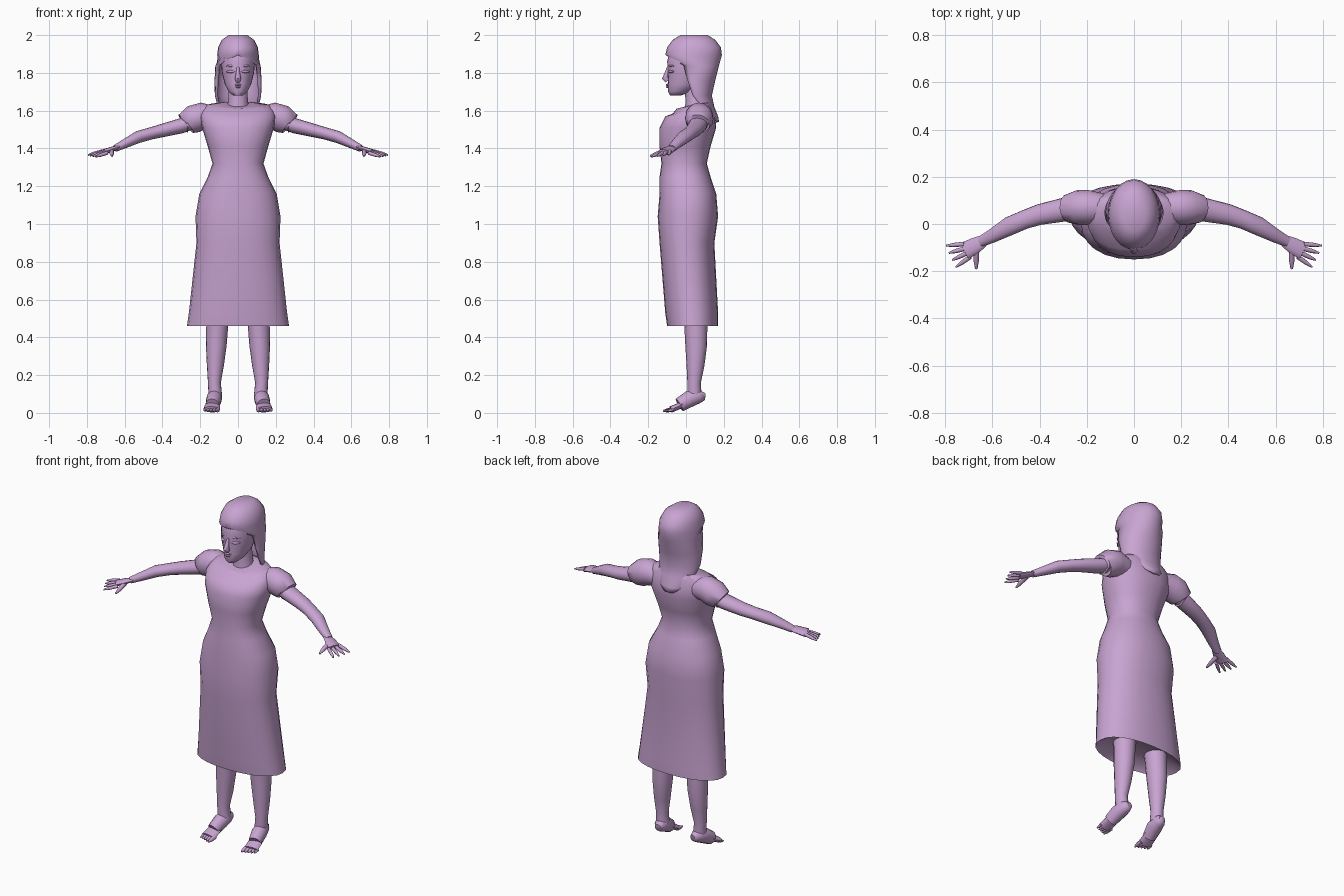
import bpy, bmesh, math
from mathutils import Vector

default_cube = bpy.data.objects.get("Cube")
if default_cube:
    bpy.data.objects.remove(default_cube, do_unlink=True)

# The single flat colour
lilac = bpy.data.materials.new("lilac")
lilac.use_nodes = True
lilac.diffuse_color = (0.58, 0.37, 0.64, 1)
shader = lilac.node_tree.nodes["Principled BSDF"]
shader.inputs["Base Color"].default_value = lilac.diffuse_color

ACROSS = Vector((1, 0, 0))
DEPTH = Vector((0, 1, 0))


def loft(name, rows, closed=True):
    """Skin a list of equally long point rows; closed rows are capped."""
    bm = bmesh.new()
    loops = [[bm.verts.new(point) for point in row] for row in rows]
    count = len(rows[0])
    for lower, upper in zip(loops, loops[1:]):
        for i in range(count if closed else count - 1):
            j = (i + 1) % count
            bm.faces.new((lower[i], lower[j], upper[j], upper[i]))
    if closed:
        bm.faces.new(loops[0])
        bm.faces.new(loops[-1])
    bmesh.ops.remove_doubles(bm, verts=bm.verts, dist=0.0005)
    bmesh.ops.recalc_face_normals(bm, faces=bm.faces)
    mesh = bpy.data.meshes.new(name)
    bm.to_mesh(mesh)
    bm.free()
    mesh.materials.append(lilac)
    part = bpy.data.objects.new(name, mesh)
    bpy.context.collection.objects.link(part)
    bpy.ops.object.select_all(action='DESELECT')
    part.select_set(True)
    bpy.context.view_layer.objects.active = part
    bpy.ops.object.shade_smooth_by_angle(angle=math.radians(60))
    return part


def level_arc(z, half_width, front, back, spread=1, dip=0, power=2, count=24):
    """Level arc around the back; spread 1 is a full turn, dip lowers the front."""
    middle, reach = (front + back) / 2, (back - front) / 2
    row = []
    for i in range(count + 1):
        angle = math.pi * spread * (2 * i / count - 1)
        s, c = math.sin(angle), math.cos(angle)
        x = half_width * math.copysign(abs(s) ** (2 / power), s)
        y = middle + reach * math.copysign(abs(c) ** (2 / power), c)
        row.append((x, y, z - dip * (1 - c) / 2))
    return row


def ring(*size, **options):
    """Full level ring without the repeated end point."""
    return level_arc(*size, **options)[:-1]


def tube(name, path, axis, flatness=1, side=1, count=12):
    """Sweep an oval along (x, y, z, radius along axis), mirrored by side."""
    points = [Vector(stop[:3]) for stop in path]
    rows = []
    for i, stop in enumerate(path):
        following = points[min(i + 1, len(points) - 1)]
        tangent = (following - points[max(i - 1, 0)]).normalized()
        wide = (axis - tangent * axis.dot(tangent)).normalized()
        thin = tangent.cross(wide) * flatness
        row = []
        for k in range(count):
            angle = math.tau * k / count
            offset = wide * math.cos(angle) + thin * math.sin(angle)
            point = points[i] + offset * stop[3]
            row.append((point.x * side, point.y, point.z))
        rows.append(row)
    return loft(name, rows)


def digit(name, root, degrees, length, drop, radius, side):
    """Tapered finger or toe pointing along a compass angle."""
    angle = math.radians(degrees)
    step = Vector((math.cos(angle) * length, math.sin(angle) * length, -drop))
    path = [(*(root + step * along), radius * size)
            for along, size in ((0, 1), (0.6, 0.9), (1, 0.4))]
    tube(name, path, Vector((0, 0, 1)), side=side, count=8)


# Dress: height, half width, front and back, from recessed underside to neckline
dress_sizes = [
    (0.5, 0.2, -0.07, 0.13), (0.46, 0.27, -0.1, 0.17), (0.53, 0.26, -0.11, 0.17),
    (0.9, 0.22, -0.14, 0.15), (1.04, 0.225, -0.15, 0.17), (1.16, 0.205, -0.14, 0.16),
    (1.25, 0.16, -0.14, 0.13), (1.32, 0.135, -0.13, 0.11), (1.41, 0.16, -0.14, 0.13),
    (1.51, 0.19, -0.14, 0.16), (1.57, 0.2, -0.11, 0.155)]
collar_sizes = [(1.62, 0.19, -0.07, 0.14), (1.645, 0.165, -0.05, 0.13),
                (1.65, 0.085, -0.03, 0.1)]
loft("dress", [ring(*size, power=2.25) for size in dress_sizes]
     + [ring(*size, power=2.25, dip=0.035) for size in collar_sizes])

# Neck and head, from chin to crown
tube("neck", [(0, 0.055, 1.58, 0.07), (0, 0.05, 1.65, 0.052), (0, 0.04, 1.75, 0.05)], ACROSS)
head_sizes = [
    (1.68, 0.025, -0.085, -0.03), (1.7, 0.05, -0.095, 0.03), (1.74, 0.07, -0.095, 0.09),
    (1.8, 0.085, -0.095, 0.13), (1.86, 0.09, -0.1, 0.14), (1.92, 0.085, -0.085, 0.15),
    (1.97, 0.06, -0.04, 0.11)]
loft("head", [ring(*size) for size in head_sizes])

# Nose and lips
tube("nose", [(0, -0.094, 1.83, 0.007), (0, -0.104, 1.795, 0.011),
              (0, -0.11, 1.772, 0.017), (0, -0.098, 1.757, 0.013)], ACROSS)
for name, z, reach in (("upper_lip", 1.737, 0.024), ("lower_lip", 1.725, 0.02)):
    tube(name, [(-reach, -0.086, z, 0.002), (0, -0.097, z, 0.009),
                (reach, -0.086, z, 0.002)], DEPTH, flatness=0.7)

# Hair: closed crown, then a curtain that opens around the face
hair_sizes = [
    (2, 0, 0.05, 0.05, 1), (2, 0.05, -0.03, 0.115, 1), (1.975, 0.085, -0.07, 0.155, 1),
    (1.935, 0.105, -0.1, 0.185, 1), (1.895, 0.11, -0.11, 0.19, 1),
    (1.84, 0.12, -0.07, 0.175, 0.68), (1.76, 0.125, -0.06, 0.155, 0.62),
    (1.68, 0.123, -0.03, 0.137, 0.57), (1.62, 0.11, 0, 0.15, 0.47),
    (1.57, 0.09, 0.05, 0.17, 0.35), (1.54, 0.05, 0.08, 0.175, 0.23)]
hair = loft("hair", [level_arc(*size) for size in hair_sizes], closed=False)
thickness = hair.modifiers.new("thickness", 'SOLIDIFY')
thickness.thickness = 0.014
thickness.offset = -1

for side, tag in ((1, "left"), (-1, "right")):
    # Eye and brow follow the curve of the face
    for name, z, radius in (("eye", 1.807, 0.008), ("brow", 1.837, 0.006)):
        tube(f"{tag}_{name}", [(0.016, -0.091, z, 0.003), (0.039, -0.084, z, radius),
                               (0.063, -0.065, z, 0.003)], DEPTH, side=side)

    # Puffed sleeve with its cuff turned in
    tube(f"{tag}_sleeve", [(0.13, 0.07, 1.565, 0.06), (0.19, 0.07, 1.57, 0.073),
                           (0.235, 0.07, 1.555, 0.075), (0.275, 0.065, 1.53, 0.062),
                           (0.265, 0.065, 1.53, 0.05)], DEPTH, side=side, count=16)

    # Arm from shoulder to wrist, then palm
    tube(f"{tag}_arm", [(0.22, 0.07, 1.55, 0.05), (0.3, 0.06, 1.52, 0.05),
                        (0.4, 0.04, 1.495, 0.044), (0.46, 0.02, 1.48, 0.04),
                        (0.53, -0.01, 1.46, 0.04), (0.6, -0.05, 1.425, 0.03),
                        (0.65, -0.075, 1.4, 0.023)], DEPTH, flatness=0.8, side=side, count=16)
    tube(f"{tag}_palm", [(0.635, -0.07, 1.405, 0.025), (0.67, -0.09, 1.395, 0.034),
                         (0.715, -0.113, 1.38, 0.038)], DEPTH, flatness=0.4, side=side)

    # Fanned fingers and thumb
    knuckle = Vector((0.72, -0.085, 1.385))
    spacing = Vector((-0.009, -0.018, -0.003))
    for i in range(4):
        digit(f"{tag}_finger_{i + 1}", knuckle + spacing * i, -5 - 10 * i,
              0.075, 0.02, 0.01, side)
    digit(f"{tag}_thumb", Vector((0.668, -0.1, 1.39)), -90, 0.09, 0.03, 0.013, side)

    # Bare leg and tiptoe foot
    tube(f"{tag}_leg", [(0.105, 0.045, 0.6, 0.065), (0.11, 0.052, 0.46, 0.058),
                        (0.115, 0.054, 0.36, 0.055), (0.12, 0.05, 0.25, 0.045),
                        (0.125, 0.043, 0.16, 0.034), (0.12, 0.045, 0.09, 0.036)],
         ACROSS, flatness=1.05, side=side, count=16)
    tube(f"{tag}_foot", [(0.114, 0.1, 0.085, 0.018), (0.118, 0.07, 0.088, 0.035),
                         (0.126, 0.02, 0.075, 0.042), (0.136, -0.035, 0.042, 0.036)],
         ACROSS, flatness=1.05, side=side)
    tube(f"{tag}_instep", [(0.13, -0.01, 0.05, 0.036), (0.136, -0.04, 0.035, 0.042),
                           (0.14, -0.08, 0.018, 0.043)], ACROSS, flatness=0.4, side=side)

    # Toes, shortening outward
    for i in range(5):
        digit(f"{tag}_toe_{i + 1}", Vector((0.107 + 0.017 * i, -0.065, 0.018)), -88,
              0.057 - 0.006 * i, 0.008, 0.012 - 0.001 * i, side)
